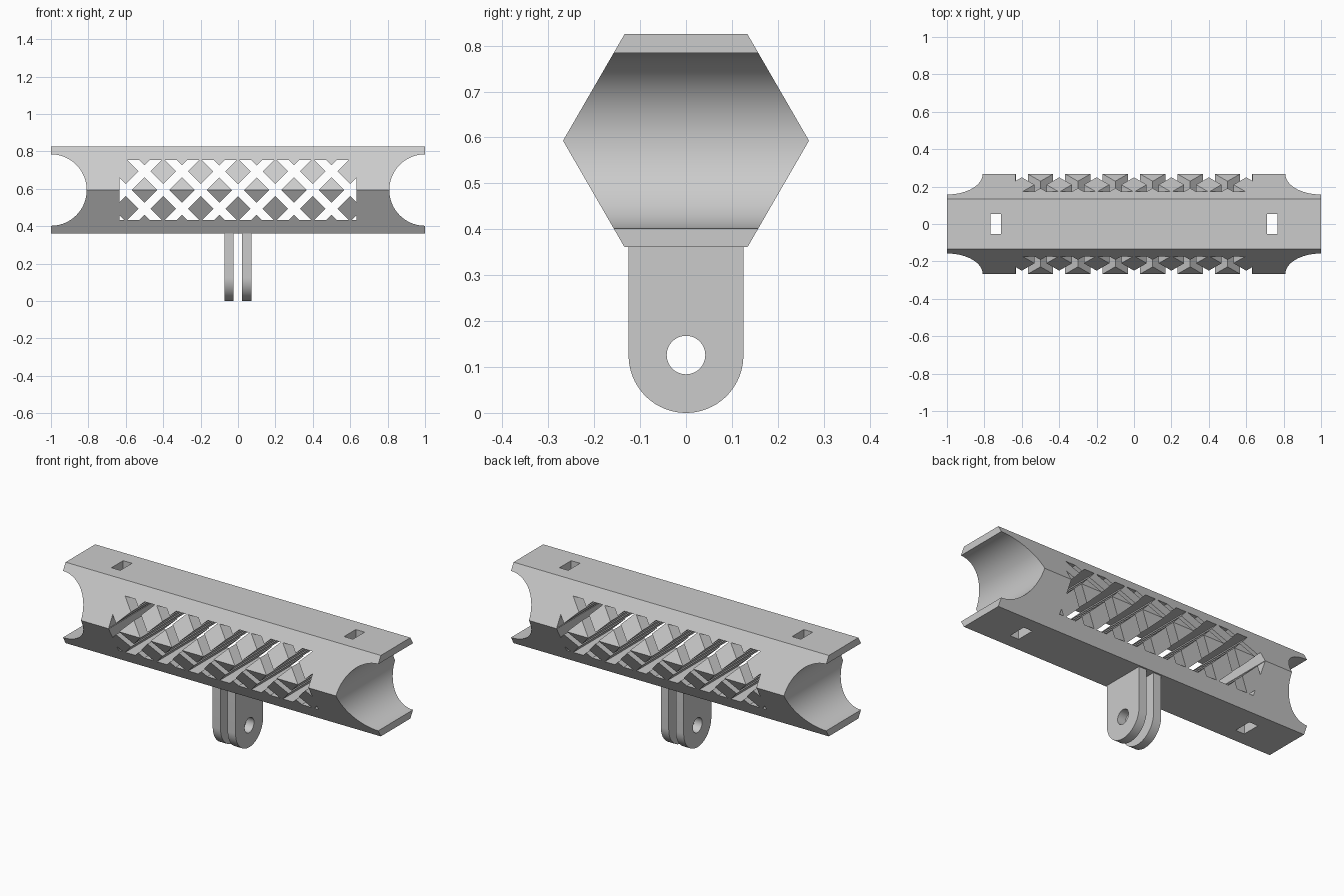
import bpy, bmesh, math
from mathutils import Vector

if "Cube" in bpy.data.objects:
    bpy.data.objects.remove(bpy.data.objects["Cube"])

ZC = 0.593            # height of the bar axis
APOTHEM = 0.232       # half height of the hexagonal bar
WIN = (-0.634, 0.634, 0.433, 0.755)   # lattice window: x0, x1, z0, z1
SLOT = 0.032          # half width of a diagonal slot, measured along x


def prism(name, profiles, to3d, a, b):
    """Extrude closed 2D outlines from a to b; to3d maps (u, v, depth) to x, y, z."""
    bm = bmesh.new()
    for pts in profiles:
        lo = [bm.verts.new(to3d(u, v, a)) for u, v in pts]
        hi = [bm.verts.new(to3d(u, v, b)) for u, v in pts]
        bm.faces.new(lo)
        bm.faces.new(hi)
        n = len(pts)
        for i in range(n):
            j = (i + 1) % n
            bm.faces.new((lo[i], lo[j], hi[j], hi[i]))
    bmesh.ops.recalc_face_normals(bm, faces=bm.faces)
    me = bpy.data.meshes.new(name)
    bm.to_mesh(me)
    bm.free()
    ob = bpy.data.objects.new(name, me)
    bpy.context.collection.objects.link(ob)
    return ob


def along_x(u, v, d): return (d, u, v)
def along_y(u, v, d): return (u, d, v)
def along_z(u, v, d): return (u, v, d)


def circle(cx, cy, r, n):
    return [(cx + r * math.cos(2 * math.pi * i / n),
             cy + r * math.sin(2 * math.pi * i / n)) for i in range(n)]


def rect(x0, x1, y0, y1):
    return [(x0, y0), (x1, y0), (x1, y1), (x0, y1)]


def clip(poly, axis, limit, sign):
    """Keep the part of a convex polygon where sign * (p[axis] - limit) <= 0."""
    out = []
    for i, p in enumerate(poly):
        q = poly[(i + 1) % len(poly)]
        dp, dq = sign * (p[axis] - limit), sign * (q[axis] - limit)
        if dp <= 0:
            out.append(p)
        if dp * dq < 0:
            out.append(tuple(Vector(p).lerp(Vector(q), dp / (dp - dq))))
    return out


def cut(ob, cutter):
    cutter.hide_render = True
    mod = ob.modifiers.new("cut", 'BOOLEAN')
    mod.operation = 'DIFFERENCE'
    mod.solver = 'EXACT'
    mod.object = cutter
    bpy.context.view_layer.objects.active = ob
    bpy.ops.object.modifier_apply(modifier=mod.name)
    bpy.data.objects.remove(cutter)


def smooth(ob):
    bpy.ops.object.select_all(action='DESELECT')
    ob.select_set(True)
    bpy.context.view_layer.objects.active = ob
    bpy.ops.object.shade_smooth_by_angle(angle=math.radians(30))


# Hexagonal bar, flat on top and bottom
R = APOTHEM / math.cos(math.pi / 6)
bar = prism("hex_bar", [circle(0, ZC, R, 6)], along_x, -1, 1)

# Round scoops across both ends
cut(bar, prism("end_scoops", [circle(s, ZC, 0.191, 96) for s in (-1, 1)],
               along_y, -0.5, 0.5))

# Strap slots straight down through the bar
cut(bar, prism("strap_slots", [rect(c - 0.028, c + 0.028, -0.053, 0.053)
                               for c in (-0.738, 0.738)], along_z, 0.2, 1))

# Two families of crossing diagonal slots, trimmed to the window
for s in (1, -1):
    strips = []
    for k in range(-3, 5):
        c = s * 0.2 * k
        strip = [(c + s * t + w, ZC + t) for t, w in
                 ((-0.4, -SLOT), (-0.4, SLOT), (0.4, SLOT), (0.4, -SLOT))]
        for axis, limit, sign in ((0, WIN[0], -1), (0, WIN[1], 1),
                                  (1, WIN[2], -1), (1, WIN[3], 1)):
            strip = clip(strip, axis, limit, sign)
        if len(strip) > 2:
            strips.append(strip)
    cut(bar, prism("lattice_slots", strips, along_y, -0.5, 0.5))
smooth(bar)

# Pair of rounded mounting tabs with a bolt hole
tab = [(0.125, ZC - APOTHEM), (-0.125, ZC - APOTHEM)]
tab += [(0.125 * math.cos(a), 0.125 + 0.125 * math.sin(a))
        for a in (math.pi + math.pi * i / 40 for i in range(41))]
for name, x0, x1 in (("left_tab", -0.073, -0.023), ("right_tab", 0.022, 0.072)):
    ob = prism(name, [tab], along_x, x0, x1)
    cut(ob, prism("bolt_hole", [circle(0, 0.126, 0.042, 48)], along_x, -0.2, 0.2))
    smooth(ob)
